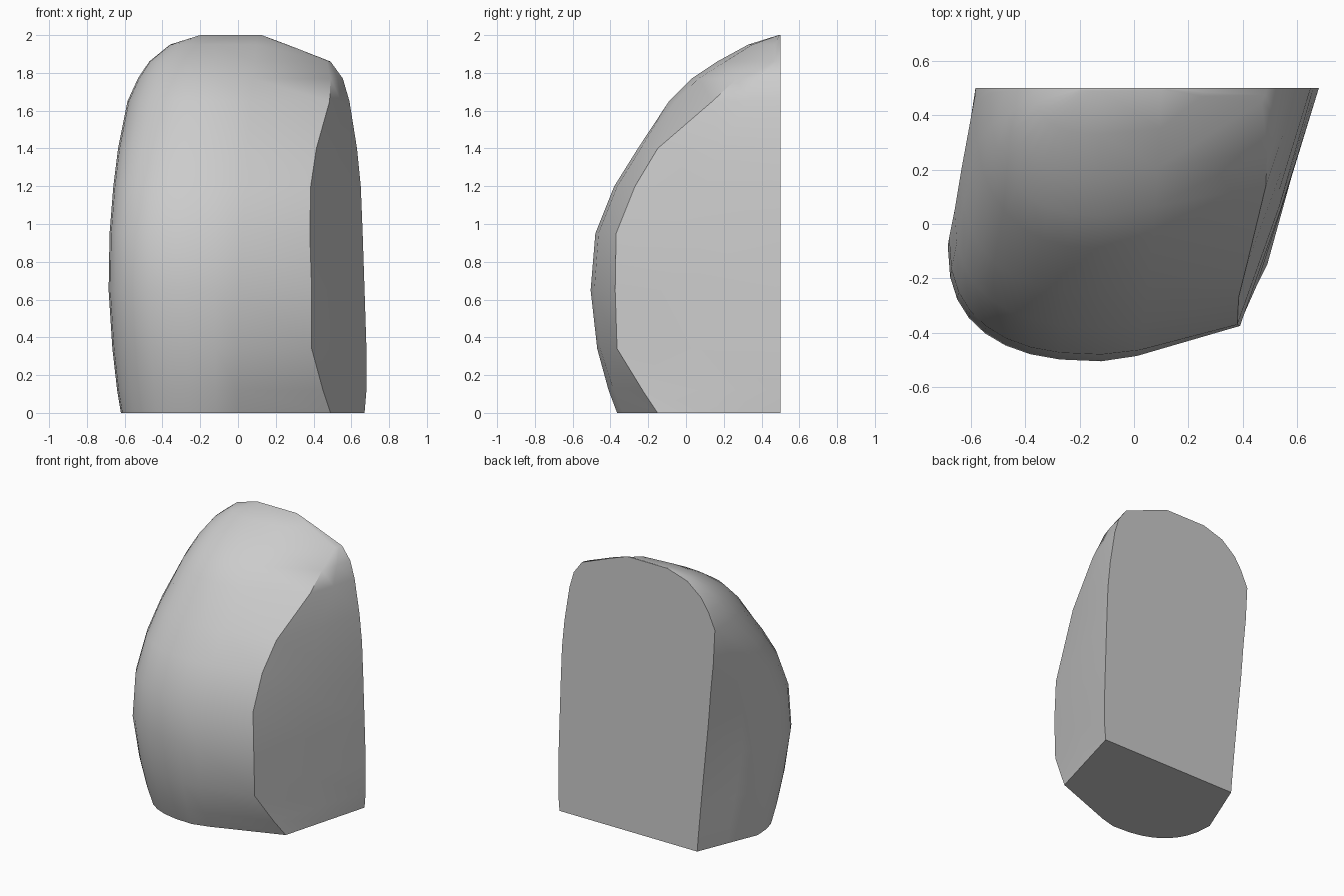
import bpy
import bmesh
import math

if "Cube" in bpy.data.objects:
    bpy.data.objects.remove(bpy.data.objects["Cube"], do_unlink=True)

BACK = 0.5      # flat back plane
ROUND = 2.5     # squareness of the rounded corner
STEPS = 8       # points around the rounded corner

# Level, front y, side x, side y, back x, edge x, edge y, far back x
LEVELS = [
    (0, -.365, -.62, .06, -.44, .49, -.15, .67),
    (.12, -.41, -.64, .04, -.45, .45, -.23, .68),
    (.34, -.47, -.665, 0, -.47, .39, -.365, .68),
    (.65, -.505, -.685, -.08, -.5, .39, -.375, .67),
    (.95, -.48, -.68, -.05, -.53, .38, -.37, .66),
    (1.2, -.38, -.66, .05, -.55, .385, -.27, .65),
    (1.4, -.255, -.635, .2, -.57, .415, -.15, .63),
    (1.65, -.09, -.585, .45, -.583, .485, .14, .59),
    (1.77, .03, -.53, .48, -.53, .49, .27, .555),
    (1.86, .165, -.47, .49, -.47, .47, .45, .49),
    (1.95, .33, -.36, .49, -.36, .25, .47, .26),
    (2, .49, -.2, .495, -.2, .12, .495, .125),
]


def outline(z, front, side_x, side_y, back_x, edge_x, edge_y, far_x):
    """Horizontal section, from the far back corner round the front."""
    bulge = 0.015 * math.sin(math.pi * z / 2)
    crease = 0.1 * (z / 2) ** 2
    pts = [(far_x, BACK),
           ((far_x + edge_x) / 2 + bulge, (BACK + edge_y) / 2),
           (edge_x, edge_y),
           (crease, front + 0.15 * (edge_y - front))]
    centre = -0.12
    for i in range(STEPS + 1):
        a = i / STEPS * math.pi / 2
        x = centre + (side_x - centre) * math.sin(a) ** (2 / ROUND)
        y = side_y + (front - side_y) * max(math.cos(a), 0) ** (2 / ROUND)
        pts.append((x, y))
    pts.append(((side_x + back_x) / 2 - bulge * (BACK - side_y),
                (side_y + BACK) / 2))
    pts.append((back_x, BACK))
    return pts


# Body: sections lofted from the base to the top ridge
bm = bmesh.new()
rings = [[bm.verts.new((x, y, row[0])) for x, y in outline(*row)]
         for row in LEVELS]
count = len(rings[0])
for low, high in zip(rings, rings[1:]):
    for i in range(count):
        j = (i + 1) % count
        bm.faces.new((low[i], low[j], high[j], high[i]))
bm.faces.new(rings[0])
bm.faces.new(rings[-1])
bmesh.ops.remove_doubles(bm, verts=bm.verts, dist=0.0005)
bmesh.ops.recalc_face_normals(bm, faces=bm.faces)

mesh = bpy.data.meshes.new("rounded_block")
bm.to_mesh(mesh)
bm.free()
block = bpy.data.objects.new("rounded_block", mesh)
bpy.context.collection.objects.link(block)

# Plain grey material
grey = bpy.data.materials.new("plain grey")
grey.use_nodes = True
colour = (0.6, 0.6, 0.6, 1)
grey.diffuse_color = colour
grey.node_tree.nodes["Principled BSDF"].inputs["Base Color"].default_value = colour
mesh.materials.append(grey)

# Smooth shading with crisp rims
bpy.ops.object.select_all(action="DESELECT")
block.select_set(True)
bpy.context.view_layer.objects.active = block
bpy.ops.object.shade_smooth_by_angle(angle=math.radians(35))
